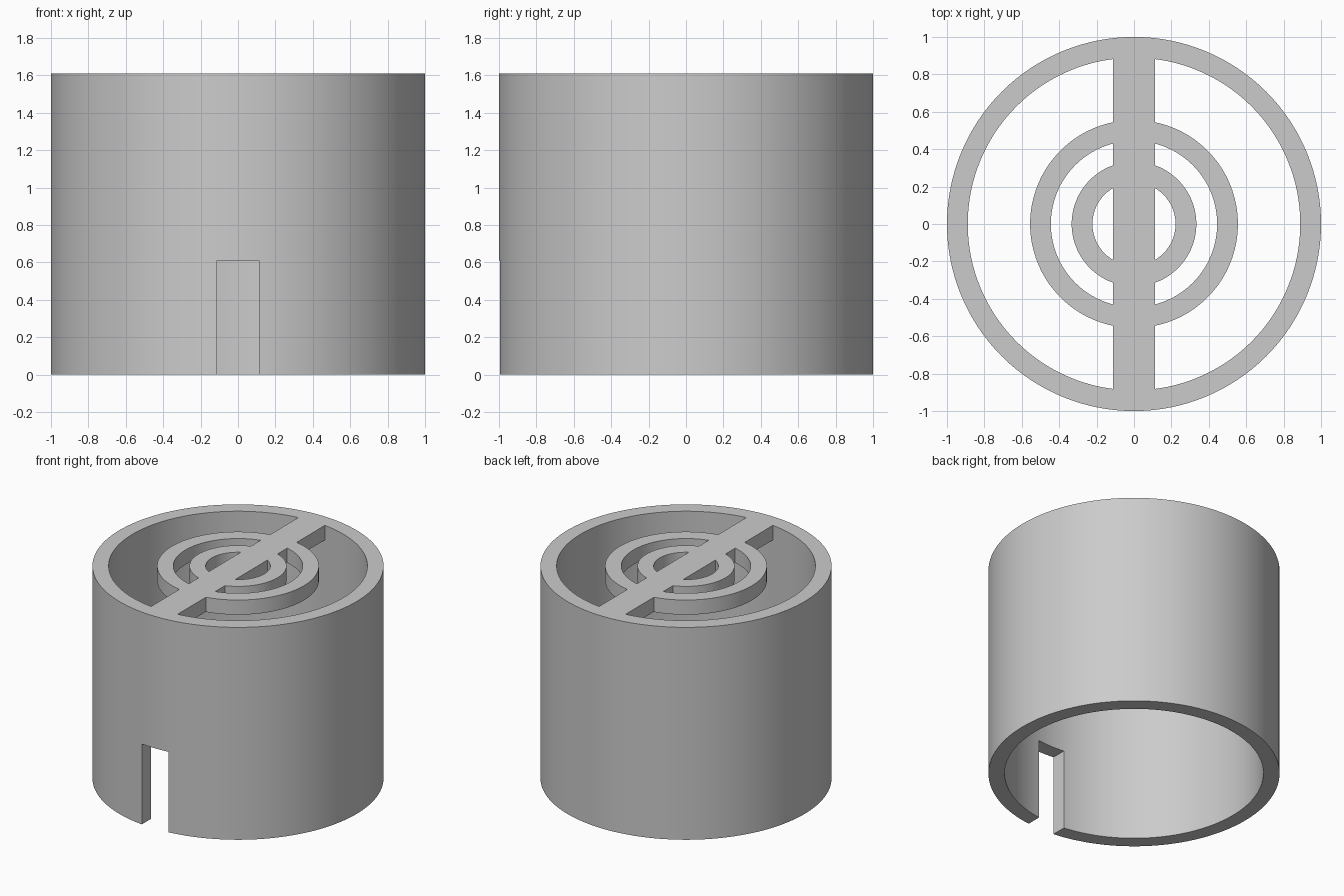
import bpy, bmesh, math
from mathutils import Matrix

if "Cube" in bpy.data.objects:
    bpy.data.objects.remove(bpy.data.objects["Cube"], do_unlink=True)

HEIGHT = 1.61
UNIT = 1 / 9            # wall thickness, bar half width and grille depth
SEGMENTS = 128

grey = bpy.data.materials.new("plain grey")
grey.use_nodes = True
colour = (0.6, 0.6, 0.6, 1)
grey.diffuse_color = colour
grey.node_tree.nodes["Principled BSDF"].inputs["Base Color"].default_value = colour


def add_object(name, bm):
    bmesh.ops.recalc_face_normals(bm, faces=bm.faces)
    mesh = bpy.data.meshes.new(name)
    bm.to_mesh(mesh)
    bm.free()
    mesh.materials.append(grey)
    obj = bpy.data.objects.new(name, mesh)
    bpy.context.collection.objects.link(obj)
    return obj


def tube(name, outer, inner, bottom, top):
    """Spin a rectangular section around the z axis."""
    bm = bmesh.new()
    section = [(inner, bottom), (outer, bottom), (outer, top), (inner, top)]
    verts = [bm.verts.new((r, 0, z)) for r, z in section]
    edges = [bm.edges.new((verts[i], verts[(i + 1) % 4])) for i in range(4)]
    bmesh.ops.spin(bm, geom=verts + edges, axis=(0, 0, 1), cent=(0, 0, 0),
                   angle=math.tau, steps=SEGMENTS)
    bmesh.ops.remove_doubles(bm, verts=bm.verts, dist=0.0001)
    return add_object(name, bm)


def box(name, size, centre):
    bm = bmesh.new()
    bmesh.ops.create_cube(bm, size=1, matrix=Matrix.Translation(centre) @ Matrix.Diagonal((*size, 1)))
    return add_object(name, bm)


def combine(target, other, operation):
    """Apply a boolean, then drop the helper."""
    mod = target.modifiers.new(operation.title(), "BOOLEAN")
    mod.operation = operation
    mod.solver = "EXACT"
    mod.object = other
    bpy.context.view_layer.objects.active = target
    bpy.ops.object.modifier_apply(modifier=mod.name)
    bpy.data.objects.remove(other, do_unlink=True)


# Open cylindrical wall with a slot at the bottom of the front
body = tube("slotted_cap", 1, 1 - UNIT, 0, HEIGHT)
combine(body, box("slot_cutter", (2 * UNIT, 0.6, 1.22), (0, -1, 0)), "DIFFERENCE")

# Grille: a cross bar carrying two concentric rings, flush with the top
grille_z = HEIGHT - UNIT
bar = box("cross_bar", (2 * UNIT, 1.9, UNIT), (0, 0, HEIGHT - UNIT / 2))
for name, outer in (("outer_ring", 5 * UNIT), ("inner_ring", 3 * UNIT)):
    combine(bar, tube(name, outer, outer - UNIT, grille_z, HEIGHT), "UNION")
combine(body, bar, "UNION")

# Smooth the curved walls and keep the rims crisp
bpy.ops.object.select_all(action="DESELECT")
body.select_set(True)
bpy.context.view_layer.objects.active = body
bpy.ops.object.shade_smooth_by_angle(angle=math.radians(30))
